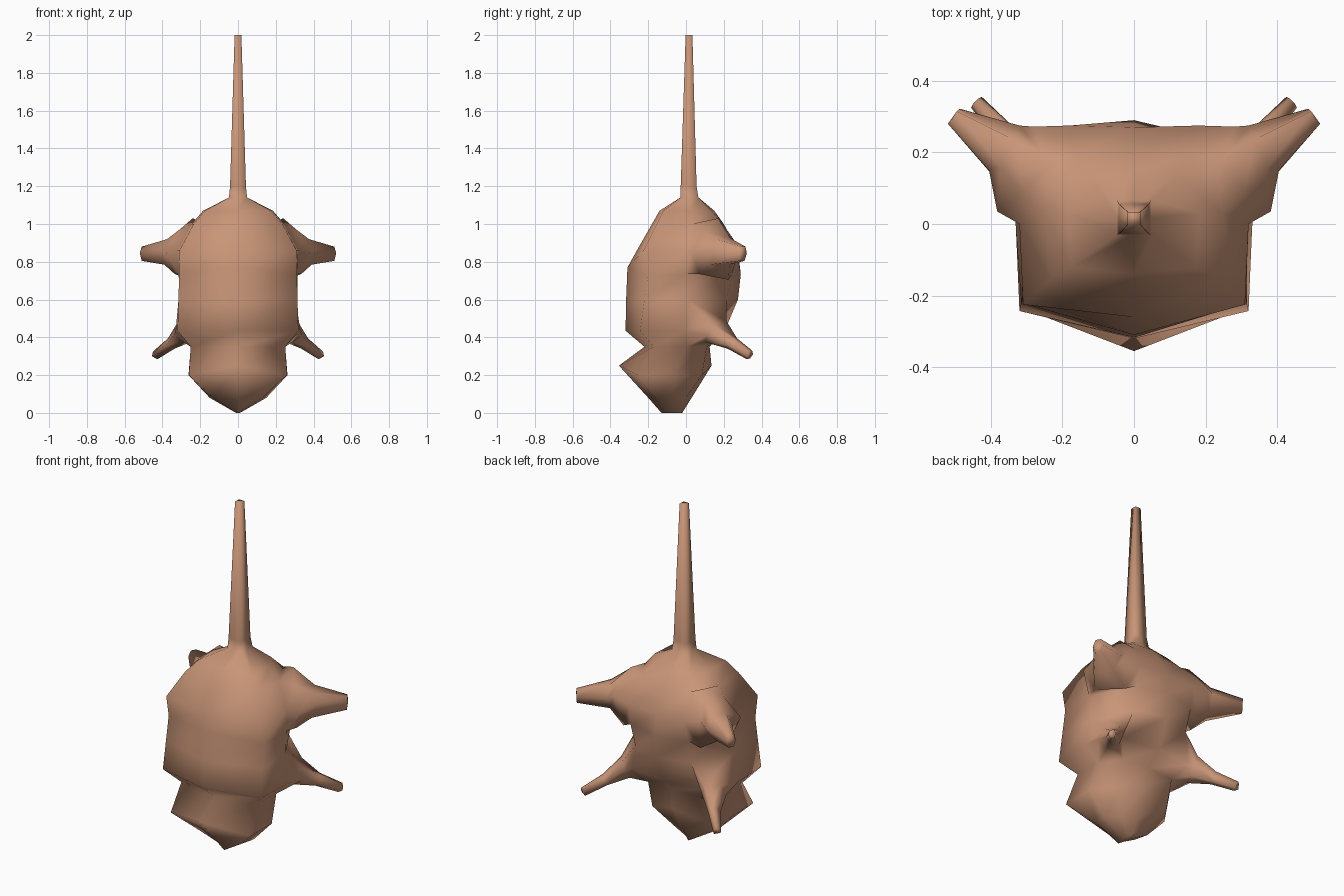
import bpy, bmesh

skin = bpy.data.materials.new("tan_skin")
skin.diffuse_color = (0.58, 0.30, 0.185, 1)
bm = bmesh.new()


def body_ring(z, front, corner, side, rear, back, dz=0, dzb=0):
    """Symmetric ring: front ridge, front corner, side, rear corner, spine."""
    half = [(x, y, z) for x, y in (corner, side, rear)]
    pts = ([(0, front, z + dz)] + half + [(0, back, z + dzb)]
           + [(-x, y, h) for x, y, h in reversed(half)])
    return [bm.verts.new(p) for p in pts]


def square_ring(z, r, y):
    return body_ring(z, y - r, (r, y - r), (r, y), (r, y + r), y + r)


def bridge(a, b, skip=()):
    n = len(a)
    for i in range(n):
        if i not in skip:
            j = (i + 1) % n
            bm.faces.new((a[i], a[j], b[j], b[i]))


# Head, torso and tail as one skin, nose at the bottom
rows = [
    body_ring(0.00, -0.13, (0.008, -0.10), (0.01, -0.07), (0.008, -0.04), -0.02),
    body_ring(0.08, -0.20, (0.13, -0.15), (0.15, -0.07), (0.09, 0.00), 0.03),
    body_ring(0.20, -0.355, (0.26, -0.255), (0.262, -0.06), (0.16, 0.085), 0.135, 0.05, 0.05),
    body_ring(0.35, -0.22, (0.25, -0.17), (0.25, 0.00), (0.17, 0.11), 0.125),
    body_ring(0.435, -0.32, (0.32, -0.243), (0.33, -0.01), (0.23, 0.17), 0.205),
    body_ring(0.60, -0.317, (0.315, -0.22), (0.305, 0.01), (0.18, 0.215), 0.275),
    body_ring(0.735, -0.31, (0.312, -0.20), (0.315, 0.00), (0.19, 0.245), 0.29, 0.035),
    body_ring(0.86, -0.26, (0.31, -0.225), (0.32, 0.00), (0.18, 0.275), 0.27),
    body_ring(1.00, -0.18, (0.235, -0.155), (0.245, 0.03), (0.16, 0.195), 0.20),
    body_ring(1.07, -0.14, (0.175, -0.12), (0.185, 0.03), (0.12, 0.135), 0.15),
    square_ring(1.14, 0.048, 0.018),
    square_ring(1.20, 0.042, 0.014),
    square_ring(2.00, 0.018, 0.016),
]
# The flank faces where the legs grow (between side and rear corner) stay open
leg_rows = (3, 4, 6, 7)
for k in range(len(rows) - 1):
    bridge(rows[k], rows[k + 1], skip=(2, 5) if k in leg_rows else ())
bm.faces.new(rows[0])
bm.faces.new(rows[-1])

# Legs: six-point sections from low side, over the top, to low rear
hind_leg = [
    [(.335, .07, .735), (.382, .035, .85), (.31, .09, .97),
     (.24, .17, 1.03), (.28, .272, .89), (.25, .225, .705)],
    [(.39, .13, .785), (.405, .15, .86), (.375, .16, .92),
     (.335, .235, .925), (.32, .275, .86), (.335, .23, .785)],
    [(.51, .285, .805), (.52, .28, .845), (.51, .29, .88),
     (.495, .315, .88), (.487, .322, .845), (.495, .31, .805)],
]
fore_leg = [
    [(.28, .10, .375), (.34, .11, .41), (.325, .14, .47),
     (.265, .215, .485), (.25, .21, .43), (.25, .17, .375)],
    [(.35, .22, .34), (.38, .22, .36), (.37, .245, .395),
     (.345, .27, .395), (.335, .27, .36), (.335, .25, .34)],
    [(.43, .32, .285), (.455, .325, .30), (.45, .335, .325),
     (.435, .35, .33), (.425, .355, .31), (.42, .34, .288)],
]


def grow_leg(first_row, sections, s):
    side, rear = (2, 3) if s > 0 else (6, 5)
    span = rows[first_row:first_row + 3]
    last = [r[side] for r in span] + [r[rear] for r in reversed(span)]
    for section in sections:
        ring = [bm.verts.new((s * x, y, z)) for x, y, z in section]
        bridge(last, ring)
        last = ring
    bm.faces.new(last)


for s in (1, -1):
    grow_leg(6, hind_leg, s)
    grow_leg(3, fore_leg, s)

bmesh.ops.recalc_face_normals(bm, faces=bm.faces)
for f in bm.faces:
    f.smooth = True
mesh = bpy.data.meshes.new("body")
bm.to_mesh(mesh)
bm.free()
mesh.materials.append(skin)
obj = bpy.data.objects.new("body", mesh)
bpy.context.collection.objects.link(obj)
